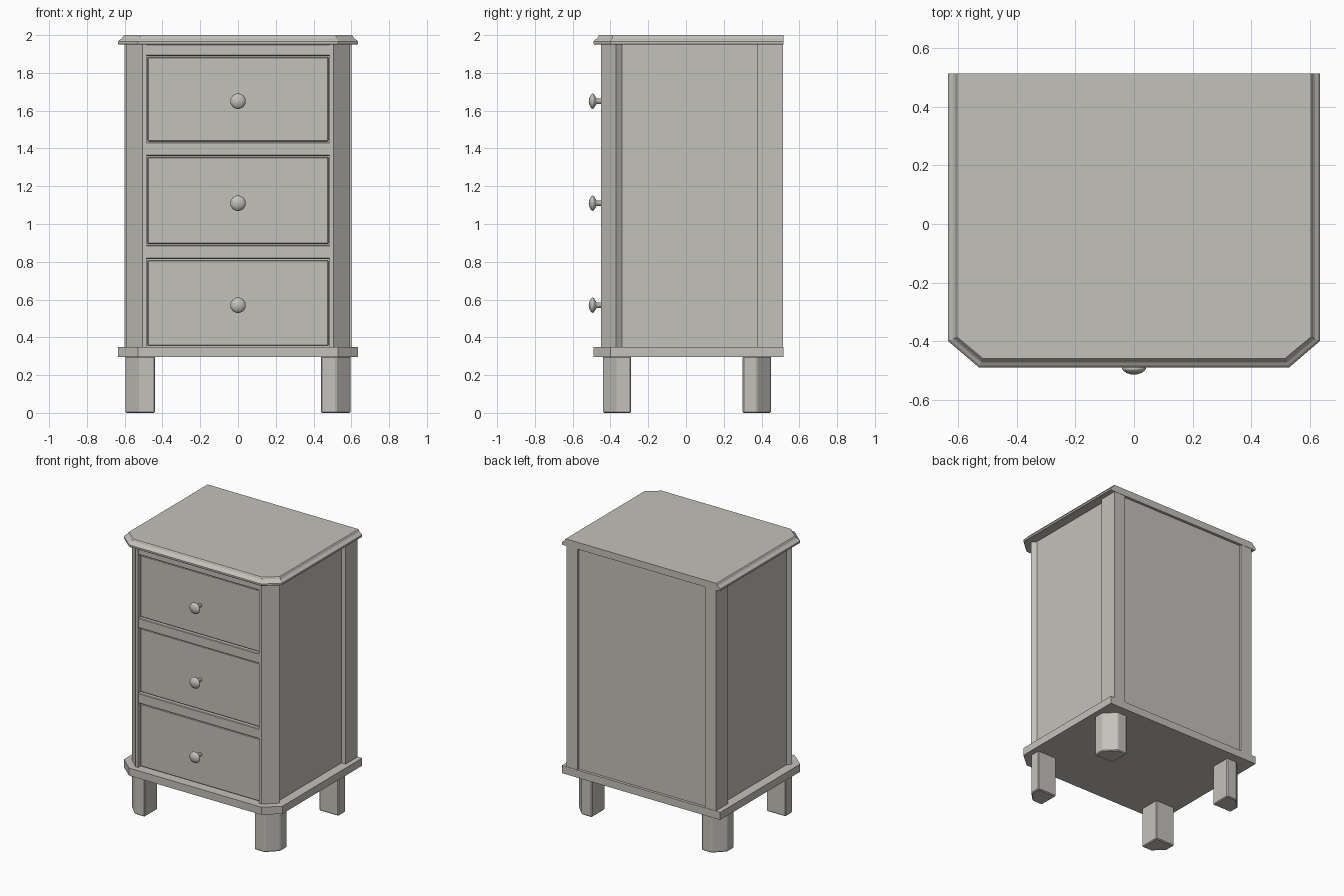
import bpy, bmesh, math
from mathutils import Matrix, Vector

cube = bpy.data.objects.get("Cube")
if cube:
    bpy.data.objects.remove(cube, do_unlink=True)

paint = bpy.data.materials.new("warm_grey_paint")
paint.use_nodes = True
COLOUR = (0.55, 0.535, 0.495, 1)
paint.diffuse_color = COLOUR
paint.node_tree.nodes["Principled BSDF"].inputs["Base Color"].default_value = COLOUR


def finish(name, bm, bevel=0.0):
    bmesh.ops.recalc_face_normals(bm, faces=bm.faces)
    mesh = bpy.data.meshes.new(name)
    bm.to_mesh(mesh)
    bm.free()
    mesh.materials.append(paint)
    obj = bpy.data.objects.new(name, mesh)
    bpy.context.collection.objects.link(obj)
    if bevel:
        mod = obj.modifiers.new("soft_edges", "BEVEL")
        mod.width = bevel
        mod.segments = 1
    return obj


def loft(name, levels, bevel=0.0):
    """Stack plan outlines given as (z, points) and cap both ends."""
    bm = bmesh.new()
    rings = [[bm.verts.new((x, y, z)) for x, y in pts] for z, pts in levels]
    n = len(rings[0])
    for low, high in zip(rings, rings[1:]):
        for i in range(n):
            j = (i + 1) % n
            bm.faces.new((low[i], low[j], high[j], high[i]))
    bm.faces.new(rings[0])
    bm.faces.new(rings[-1])
    return finish(name, bm, bevel)


def prism(name, pts, z0, z1, bevel=0.0):
    return loft(name, [(z0, pts), (z1, pts)], bevel)


def box(name, x0, x1, y0, y1, z0, z1, bevel=0.0):
    return prism(name, [(x0, y0), (x1, y0), (x1, y1), (x0, y1)], z0, z1, bevel)


def slab_plan(inset):
    """Square at the back, clipped at the front corners."""
    x, y, k = 0.635 - inset, -0.49 + inset, inset * 0.45
    cx, cy = 0.53 - k, -0.40 + k
    return [(-cx, y), (cx, y), (x, cy), (x, 0.515), (-x, 0.515), (-x, cy)]


# Base slab and moulded top
prism("base_slab", slab_plan(0), 0.295, 0.35)
moulding = [(1.95, 0.004), (1.954, 0), (1.966, 0), (1.974, 0.007),
            (1.980, 0.017), (1.988, 0.024), (1.996, 0.027), (2.0, 0.031)]
loft("top_slab", [(z, slab_plan(inset)) for z, inset in moulding])

# Legs, posts and side panels, repeated on each side
for side, s in (("left", 1), ("right", -1)):
    for end, e in (("front", -1), ("back", 1)):
        cy = 0.37 * e + 0.005
        leg = [(0.44, -0.075), (0.595, -0.075), (0.595, 0.0),
               (0.52, 0.075), (0.44, 0.075)]
        prism(f"{end}_{side}_leg", [(x * s, cy + y * e) for x, y in leg],
              0, 0.30, 0.006)
    post = [(0.485, -0.45), (0.505, -0.45), (0.592, -0.37),
            (0.565, -0.335), (0.485, -0.335)]
    prism(f"front_{side}_post", [(x * s, y) for x, y in post], 0.35, 1.95)
    box(f"back_{side}_post", 0.51 * s, 0.6 * s, 0.375, 0.513, 0.35, 1.95)
    box(f"{side}_panel", 0.53 * s, 0.567 * s, -0.34, 0.38, 0.35, 1.95)

# Back panel and inner front board behind the drawer gaps
box("back_panel", -0.515, 0.515, 0.46, 0.495, 0.35, 1.95)
box("inner_front", -0.49, 0.49, -0.41, -0.36, 0.35, 1.95)

# Rails between the drawers
for name, z0, z1 in (("top", 1.89, 1.952), ("upper", 1.36, 1.432),
                     ("lower", 0.815, 0.888)):
    box(f"{name}_rail", -0.49, 0.49, -0.447, -0.37, z0, z1, 0.004)


def knob(name, z):
    profile = [(0.014, -0.425), (0.014, -0.472), (0.022, -0.478), (0.038, -0.488),
               (0.041, -0.494), (0.038, -0.500), (0.027, -0.508), (0.014, -0.513),
               (0, -0.515)]
    bm = bmesh.new()
    verts = [bm.verts.new((r, y, z)) for r, y in profile]
    edges = [bm.edges.new(pair) for pair in zip(verts, verts[1:])]
    bmesh.ops.spin(bm, geom=verts + edges, cent=Vector((0, 0, z)),
                   axis=(0, 1, 0), angle=math.tau, steps=24)
    bmesh.ops.remove_doubles(bm, verts=bm.verts, dist=0.0002)
    obj = finish(name, bm)
    for poly in obj.data.polygons:
        poly.use_smooth = True


# Drawers, each with a mushroom knob
for name, z0, z1, knob_z in (("top", 1.438, 1.884, 1.65),
                             ("middle", 0.895, 1.354, 1.11),
                             ("bottom", 0.356, 0.808, 0.57)):
    box(f"{name}_drawer", -0.479, 0.479, -0.434, -0.38, z0, z1, 0.004)
    knob(f"{name}_knob", knob_z)
